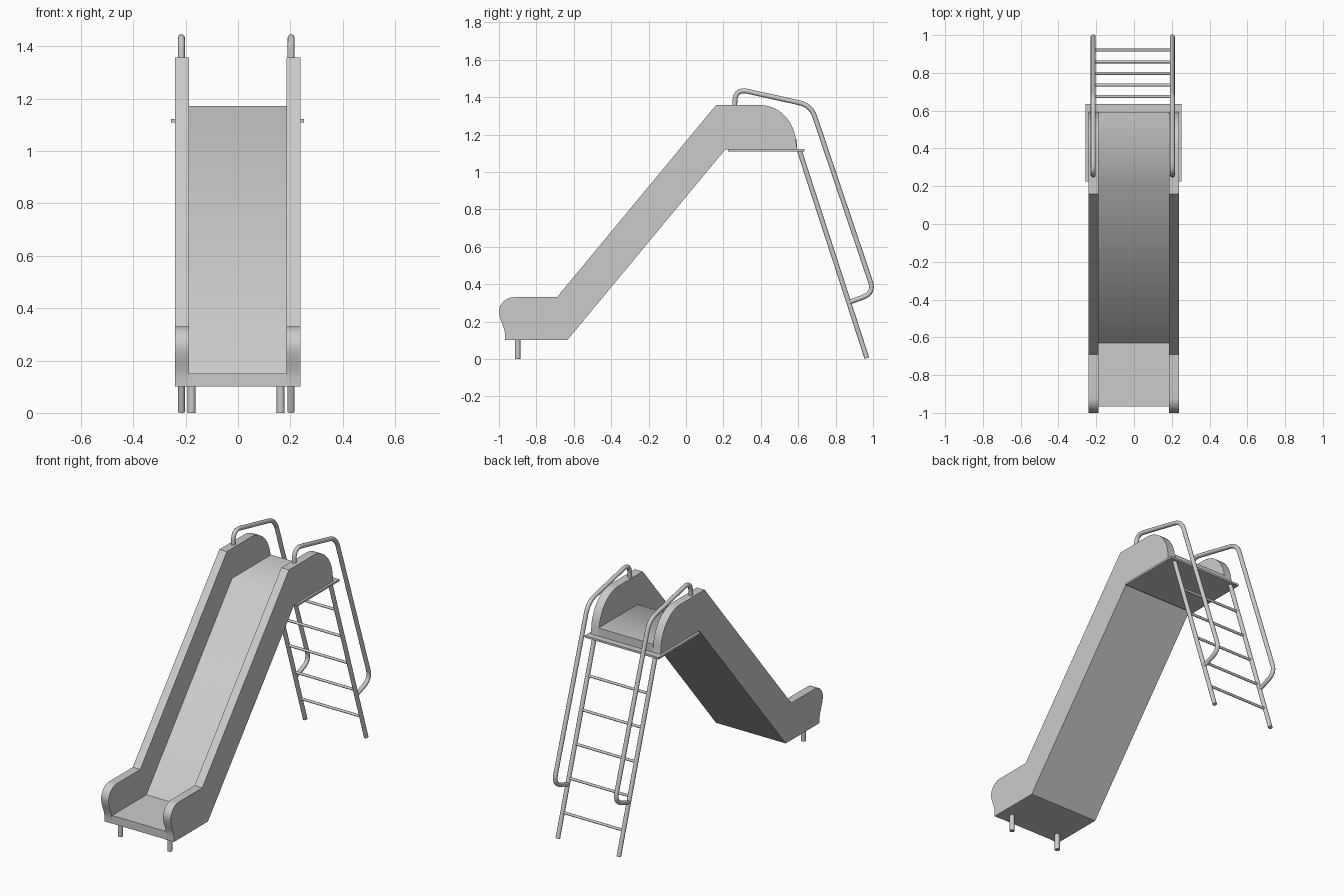
import bpy, bmesh, math
from mathutils import Vector

if "Cube" in bpy.data.objects:
    bpy.data.objects.remove(bpy.data.objects["Cube"])

GREY = (0.6, 0.6, 0.6, 1)
mat = bpy.data.materials.new("light grey")
mat.use_nodes = True
mat.diffuse_color = GREY
mat.node_tree.nodes["Principled BSDF"].inputs["Base Color"].default_value = GREY


def smooth(ob, degrees):
    bpy.ops.object.select_all(action="DESELECT")
    ob.select_set(True)
    bpy.context.view_layer.objects.active = ob
    bpy.ops.object.shade_smooth_by_angle(angle=math.radians(degrees))


def extrude_profile(name, profile, x0, x1):
    """Extrude a (y, z) outline along x."""
    bm = bmesh.new()
    face = bm.faces.new([bm.verts.new((x0, y, z)) for y, z in profile])
    new = bmesh.ops.extrude_face_region(bm, geom=[face])["geom"]
    verts = [v for v in new if isinstance(v, bmesh.types.BMVert)]
    bmesh.ops.translate(bm, verts=verts, vec=(x1 - x0, 0, 0))
    bmesh.ops.recalc_face_normals(bm, faces=bm.faces)
    mesh = bpy.data.meshes.new(name)
    bm.to_mesh(mesh)
    bm.free()
    ob = bpy.data.objects.new(name, mesh)
    bpy.context.collection.objects.link(ob)
    mesh.materials.append(mat)
    smooth(ob, 30)
    return ob


def fillet(points, radius, steps=8):
    """Round the inner corners of a path."""
    out = [points[0]]
    for a, b, c in zip(points, points[1:], points[2:]):
        p = b + (a - b).normalized() * radius
        q = b + (c - b).normalized() * radius
        for i in range(steps + 1):
            t = i / steps
            out.append(p * (1 - t) ** 2 + b * 2 * t * (1 - t) + q * t * t)
    return out + [points[-1]]


def tube(name, points, radius):
    cu = bpy.data.curves.new(name, "CURVE")
    cu.dimensions = "3D"
    cu.bevel_depth, cu.bevel_resolution, cu.use_fill_caps = radius, 4, True
    spline = cu.splines.new("POLY")
    spline.points.add(len(points) - 1)
    for sp, p in zip(spline.points, points):
        sp.co = (*p, 1)
    cu.materials.append(mat)
    ob = bpy.data.objects.new(name, cu)
    bpy.context.collection.objects.link(ob)
    bpy.ops.object.select_all(action="DESELECT")
    ob.select_set(True)
    bpy.context.view_layer.objects.active = ob
    bpy.ops.object.convert(target="MESH")
    smooth(bpy.context.object, 40)


def arc(cy, cz, ry, rz, start, end, steps=12):
    angles = [math.radians(start + (end - start) * i / steps) for i in range(steps + 1)]
    return [(cy + ry * math.cos(a), cz + rz * math.sin(a)) for a in angles]


# Side panels with a rounded back and a rolled nose
panel = [(-0.968, 0.10), (-0.635, 0.10), (0.21, 1.12), (0.594, 1.12)]
panel += arc(0.40, 1.14, 0.19, 0.217, 0, 90)
panel += [(0.16, 1.357), (-0.69, 0.33)]
panel += arc(-0.92, 0.25, 0.08, 0.08, 90, 180)
panel += [(-0.995, 0.222), (-0.985, 0.195), (-0.974, 0.165), (-0.968, 0.14)]
extrude_profile("left_panel", panel, 0.185, 0.238)
extrude_profile("right_panel", panel, -0.24, -0.188)

# Sliding bed, with a soft bend where it leaves the platform
bed = [(-0.966, 0.10), (-0.635, 0.10), (0.21, 1.12), (0.594, 1.12),
       (0.594, 1.172), (0.21, 1.172), (-0.63, 0.15), (-0.966, 0.15)]
bed_ob = extrude_profile("slide_bed", bed, -0.188, 0.185)
for e in bed_ob.data.edges:
    ends = [bed_ob.data.vertices[i].co for i in e.vertices]
    if all(abs(v.y - 0.21) < 0.01 and v.z > 1.15 for v in ends):
        e.use_edge_sharp = False

# Platform plate
extrude_profile("platform", [(0.225, 1.11), (0.634, 1.11), (0.634, 1.122), (0.225, 1.122)],
                -0.256, 0.252)

# Ladder stringers, handrails and front legs
top, foot = Vector((0, 0.606, 1.115)), Vector((0, 0.967, 0.004))
rail = [(0.26, 1.35), (0.265, 1.445), (0.668, 1.356), (1.007, 0.352), (0.872, 0.303)]
for side, x, leg_x in (("left", 0.203, 0.163), ("right", -0.216, -0.177)):
    shift = Vector((x, 0, 0))
    tube(side + "_ladder_rail", [top + shift, foot + shift], 0.013)
    path = fillet([Vector((x, y, z)) for y, z in rail], 0.065)
    tube(side + "_handrail", path, 0.013)
    tube(side + "_front_leg", [Vector((leg_x, -0.9, 0)), Vector((leg_x, -0.9, 0.11))], 0.015)

# Rungs
for i in range(5):
    p = foot.lerp(top, 0.13 + 0.17 * i)
    tube(f"rung_{i + 1}", [p + Vector((-0.216, 0, 0)), p + Vector((0.203, 0, 0))], 0.008)
